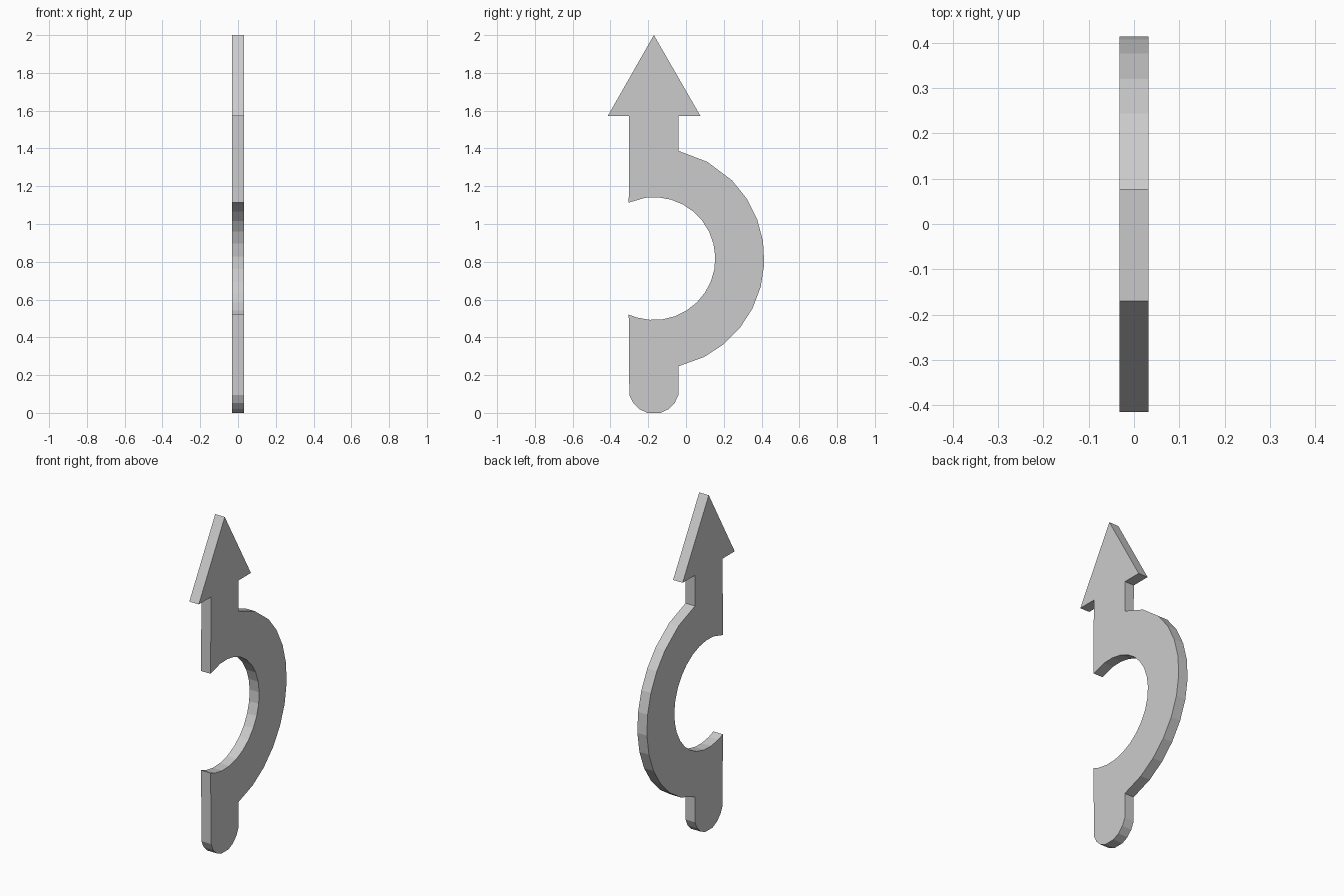
import bpy, bmesh
from math import cos, sin, radians

if "Cube" in bpy.data.objects:
    bpy.data.objects.remove(bpy.data.objects["Cube"])

THICK = 0.063
CY, CZ = -0.17, 0.817          # centre of the ring
R_OUT, R_IN = 0.585, 0.325
HALF = 0.131                   # half width of the stem


def arc(cy, cz, r, angles):
    return [(cy + r * cos(radians(a)), cz + r * sin(radians(a))) for a in angles]


# Arrow head and right side of the stem
outline = [(-0.415, 1.571), (CY, 2.0), (0.077, 1.571), (CY + HALF, 1.571)]
# Outer side of the ring, top to bottom
outline += arc(CY, CZ, R_OUT, [77.2, 61, 45, 33, 21, 9, -3, -15, -27, -39, -51, -63, -77.2])
# Rounded lower tab
outline += arc(CY, 0.13, 0.1346, [-15, -35, -55, -75, -105, -125, -145, -165])
# Inner side of the ring, bottom to top
outline += arc(CY, CZ, R_IN, [-114.2] + [-106 + 12 * k for k in range(18)] + [114.2])
# Left side of the stem back to the head
outline += [(CY - HALF, 1.571)]

# Extrude the flat outline to a plate
bm = bmesh.new()
face = bm.faces.new([bm.verts.new((-THICK / 2, y, z)) for y, z in outline])
ext = bmesh.ops.extrude_face_region(bm, geom=[face], use_keep_orig=True)
verts = [g for g in ext["geom"] if isinstance(g, bmesh.types.BMVert)]
bmesh.ops.translate(bm, verts=verts, vec=(THICK, 0, 0))
bmesh.ops.recalc_face_normals(bm, faces=bm.faces)

mesh = bpy.data.meshes.new("curved_arrow_plate")
bm.to_mesh(mesh)
bm.free()
obj = bpy.data.objects.new("curved_arrow_plate", mesh)
bpy.context.collection.objects.link(obj)
